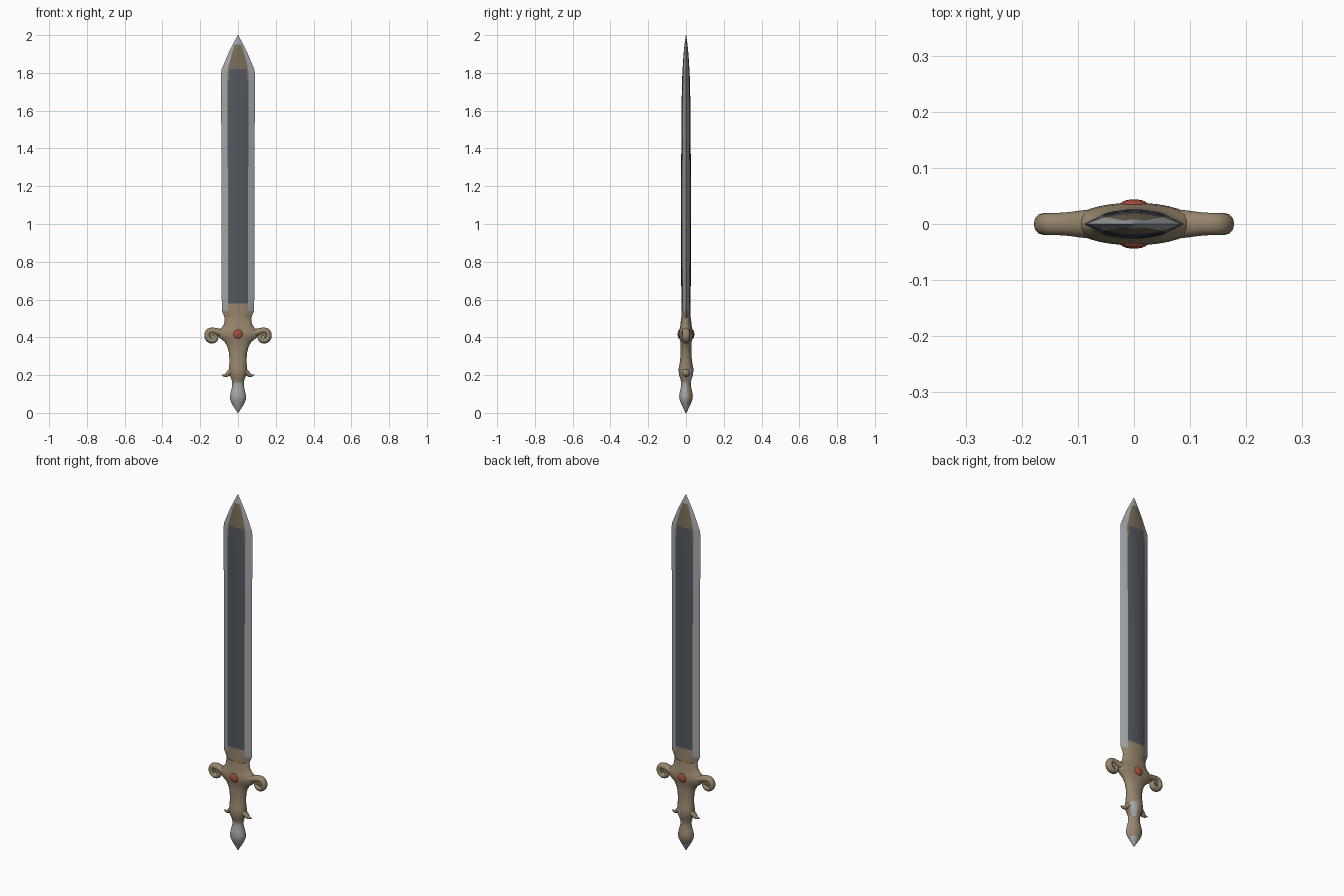
import bpy, bmesh, math

if "Cube" in bpy.data.objects:
    bpy.data.objects.remove(bpy.data.objects["Cube"])

def material(name, rgb):
    m = bpy.data.materials.new(name)
    m.diffuse_color = (*rgb, 1)
    m.use_nodes = True
    m.node_tree.nodes["Principled BSDF"].inputs["Base Color"].default_value = m.diffuse_color
    return m

STEEL = material("light steel", (0.36, 0.385, 0.395))
DARK = material("dark steel", (0.085, 0.095, 0.115))
GOLD = material("old gold", (0.31, 0.235, 0.15))
BRONZE = material("dark bronze", (0.19, 0.15, 0.092))
RED = material("red gem", (0.38, 0.075, 0.045))

def smooth(ob, angle=30):
    bpy.ops.object.select_all(action='DESELECT')
    ob.select_set(True)
    bpy.context.view_layer.objects.active = ob
    bpy.ops.object.shade_smooth_by_angle(angle=math.radians(angle))

def loft(name, section, stations, mats, rule, angle=30):
    """Stack a unit section, scaled to (half width, half depth) at each height."""
    bm = bmesh.new()
    rings = [[bm.verts.new((u * hx, v * hy, z)) for u, v in section] for z, hx, hy in stations]
    n = len(section)
    for a, b in zip(rings, rings[1:]):
        for i in range(n):
            j = (i + 1) % n
            f = bm.faces.new((a[i], a[j], b[j], b[i]))
            um = (section[i][0] + section[j][0]) / 2
            vm = (section[i][1] + section[j][1]) / 2
            f.material_index = rule(um, vm, f.calc_center_median().z)
    bm.faces.new(rings[0])
    bm.faces.new(rings[-1])
    bmesh.ops.recalc_face_normals(bm, faces=bm.faces)
    me = bpy.data.meshes.new(name)
    bm.to_mesh(me)
    bm.free()
    for m in mats:
        me.materials.append(m)
    ob = bpy.data.objects.new(name, me)
    bpy.context.collection.objects.link(ob)
    smooth(ob, angle)
    return ob

def tube(name, points, depth_scale):
    """Tapered round tube in the XZ plane; points are (x, z, radius)."""
    cu = bpy.data.curves.new(name, 'CURVE')
    cu.dimensions = '3D'
    cu.bevel_depth = 1
    cu.bevel_resolution = 4
    cu.use_fill_caps = True
    cu.resolution_u = 6
    sp = cu.splines.new('NURBS')
    sp.points.add(len(points) - 1)
    for p, (x, z, r) in zip(sp.points, points):
        p.co = (x, 0, z, 1)
        p.radius = r
    sp.order_u = 3
    sp.use_endpoint_u = True
    cu.materials.append(GOLD)
    ob = bpy.data.objects.new(name, cu)
    bpy.context.collection.objects.link(ob)
    ob.scale.y = depth_scale
    bpy.ops.object.select_all(action='DESELECT')
    ob.select_set(True)
    bpy.context.view_layer.objects.active = ob
    bpy.ops.object.convert(target='MESH')
    smooth(bpy.context.object, 50)

# Blade: lens section with a raised central panel and gilded ends
half = [(1, 0), (0.62, 0.68), (0.52, 0.8), (0.25, 0.95), (0, 1),
        (-0.25, 0.95), (-0.52, 0.8), (-0.62, 0.68)]
lens = half + [(-u, -v) for u, v in half]

def blade_rule(u, v, z):
    panel = abs(u) < 0.62
    if z < 0.54 or (panel and z < 0.58):
        return 2
    if panel and (1.82 < z < 1.95 or (abs(u) > 0.52 and 1.76 < z < 1.82)):
        return 3
    return 1 if panel and z < 1.82 else 0

loft("blade", lens, [
    (0.43, 0.066, 0.024), (0.50, 0.070, 0.025), (0.52, 0.077, 0.025),
    (0.54, 0.086, 0.025), (0.58, 0.086, 0.025), (1.20, 0.087, 0.026),
    (1.60, 0.089, 0.024), (1.76, 0.089, 0.021), (1.80, 0.089, 0.019), (1.82, 0.086, 0.018),
    (1.87, 0.065, 0.015), (1.91, 0.048, 0.012), (1.95, 0.028, 0.008),
    (1.98, 0.012, 0.004), (2.0, 0.001, 0.001)],
    (STEEL, DARK, GOLD, BRONZE), blade_rule, 25)

# Hilt: guard centre, waisted grip and pommel in one lofted body
N = 32
oval = [(math.cos(2 * math.pi * i / N), math.sin(2 * math.pi * i / N)) for i in range(N)]

def hilt_rule(u, v, z):
    if z < 0.155 and v < 0.25 or z < 0.045:
        return 1
    if 0.155 < z < 0.24 and v > 0.6 and u > 0.1:      # worn patch at the back
        return 1
    return 0

loft("hilt", oval, [
    (0.0, 0.003, 0.003), (0.02, 0.015, 0.012), (0.045, 0.031, 0.024),
    (0.07, 0.042, 0.034), (0.09, 0.043, 0.036), (0.115, 0.037, 0.032),
    (0.14, 0.031, 0.026), (0.16, 0.031, 0.025), (0.18, 0.035, 0.030),
    (0.205, 0.047, 0.038), (0.235, 0.048, 0.039), (0.26, 0.046, 0.034),
    (0.29, 0.046, 0.030), (0.32, 0.048, 0.029), (0.35, 0.056, 0.029),
    (0.375, 0.070, 0.030), (0.395, 0.095, 0.035), (0.415, 0.112, 0.038),
    (0.435, 0.106, 0.036), (0.45, 0.088, 0.032), (0.47, 0.074, 0.029),
    (0.505, 0.069, 0.026)],
    (GOLD, STEEL), hilt_rule, 60)

# Guard scrolls and grip thorns, one on each side
for side, s in (("left", -1), ("right", 1)):
    scroll = [(0.04, 0.418, 0.024), (0.09, 0.422, 0.021), (0.12, 0.434, 0.017),
              (0.155, 0.436, 0.016), (0.166, 0.405, 0.016), (0.150, 0.382, 0.015),
              (0.124, 0.382, 0.014), (0.113, 0.402, 0.012), (0.128, 0.422, 0.012),
              (0.145, 0.412, 0.012), (0.137, 0.402, 0.012)]
    tube(side + "_guard_scroll", [(s * x, z, r) for x, z, r in scroll], 1.2)
    thorn = [(0.03, 0.222, 0.020), (0.052, 0.208, 0.013), (0.068, 0.194, 0.008),
             (0.086, 0.202, 0.002)]
    tube(side + "_grip_thorn", [(s * x, z, r) for x, z, r in thorn], 1.2)

# Gems set in the front and back of the guard
for side, s in (("front", -1), ("back", 1)):
    bpy.ops.mesh.primitive_uv_sphere_add(segments=20, ring_count=12, radius=1,
                                         location=(0, s * 0.035, 0.417))
    gem = bpy.context.object
    gem.name = side + "_gem"
    gem.scale = (0.024, 0.009, 0.024)
    gem.data.materials.append(RED)
    smooth(gem)
